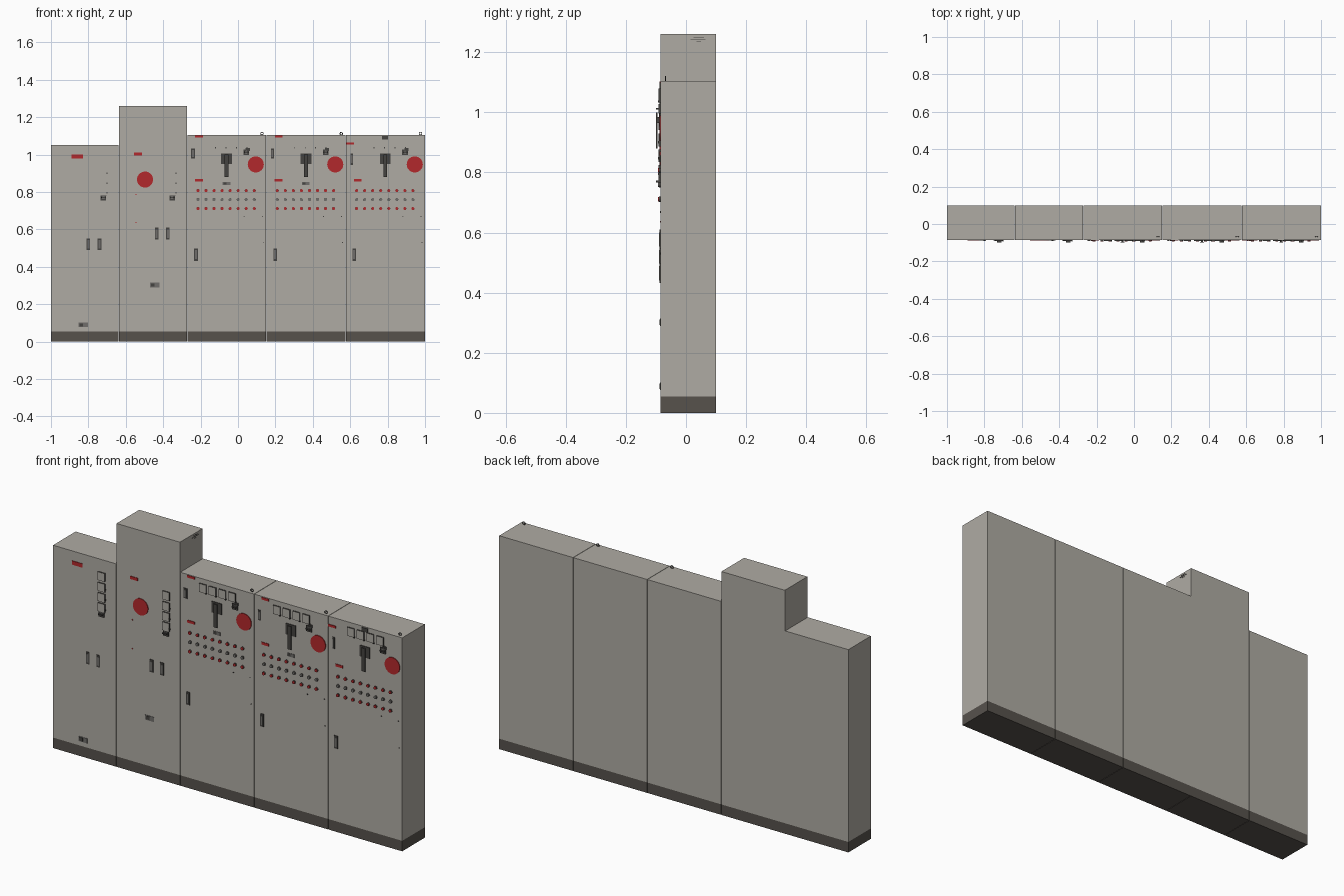
import bpy, bmesh, math
from mathutils import Matrix, Vector

if "Cube" in bpy.data.objects:
    bpy.data.objects.remove(bpy.data.objects["Cube"])

FRONT, BACK = -0.085, 0.10


def material(name, rgb):
    m = bpy.data.materials.new(name)
    m.diffuse_color = (*rgb, 1)
    m.use_nodes = True
    m.node_tree.nodes["Principled BSDF"].inputs["Base Color"].default_value = m.diffuse_color
    return m


BODY = material("warm grey paint", (0.43, 0.41, 0.37))
BASE = material("plinth dark grey", (0.095, 0.085, 0.073))
RED = material("signal red", (0.45, 0.022, 0.025))
DARK = material("dark fitting", (0.06, 0.057, 0.052))
MID = material("mid grey fitting", (0.16, 0.155, 0.145))


class Part:
    """Collects boxes and discs into one named object."""
    def __init__(self, name, *mats):
        self.name, self.mats, self.bm = name, mats, bmesh.new()

    def box(self, x0, x1, z0, z1, y0, y1=FRONT):
        m = Matrix.Translation(((x0 + x1) / 2, (y0 + y1) / 2, (z0 + z1) / 2)) @ \
            Matrix.Diagonal((x1 - x0, y1 - y0, z1 - z0, 1))
        bmesh.ops.create_cube(self.bm, size=1, matrix=m)
        return self

    def disc(self, x, z, r, y0, y1=FRONT, sides=32):
        m = Matrix.Translation((x, (y0 + y1) / 2, z)) @ Matrix.Rotation(math.pi / 2, 4, 'X')
        bmesh.ops.create_cone(self.bm, cap_ends=True, segments=sides, radius1=r,
                              radius2=r, depth=y1 - y0, matrix=m)
        return self

    def done(self, front_index=0):
        # front-facing faces may take the second material
        if front_index:
            for f in self.bm.faces:
                f.normal_update()
                if f.normal.y < -0.9:
                    f.material_index = front_index
        me = bpy.data.meshes.new(self.name)
        self.bm.to_mesh(me)
        self.bm.free()
        for m in self.mats:
            me.materials.append(m)
        ob = bpy.data.objects.new(self.name, me)
        bpy.context.collection.objects.link(ob)
        return ob


# cabinets with dark plinths, separated by hairline seams
cabinets = [("left", -1.0, -0.637, 1.05), ("tall", -0.637, -0.272, 1.26),
            ("feeder_1", -0.272, 0.152, 1.105), ("feeder_2", 0.152, 0.576, 1.105),
            ("feeder_3", 0.576, 1.0, 1.105)]
G = 0.001
for name, x0, x1, h in cabinets:
    a, b = x0 + G * (x0 > -1), x1 - G * (x1 < 1)
    Part(name + "_cabinet", BODY).box(a, b, 0.054, h, FRONT, BACK).done()
    Part(name + "_plinth", BASE).box(a, b, 0, 0.054, FRONT, BACK).done()

# red nameplates
labels = Part("red_nameplates", RED)
for x0, x1, z0, z1 in [(-0.89, -0.83, 0.98, 1.0), (-0.556, -0.513, 0.995, 1.01),
                       (-0.23, -0.187, 1.09, 1.102), (0.197, 0.237, 1.09, 1.102),
                       (0.577, 0.62, 1.053, 1.065), (-0.23, -0.187, 0.857, 0.87),
                       (0.195, 0.237, 0.857, 0.87), (0.62, 0.66, 0.857, 0.87)]:
    labels.box(x0, x1, z0, z1, FRONT - 0.003)
labels.done()

# red warning discs
discs = Part("warning_discs", RED)
for x, z in [(-0.497, 0.866), (0.095, 0.947), (0.52, 0.947), (0.945, 0.947)]:
    discs.disc(x, z, 0.043, FRONT - 0.004)
discs.done()

# instrument plates: dark edges, body-coloured fronts
plates = Part("instrument_plates", DARK, BODY)
marks = Part("plate_marks", DARK)
for xr in (-0.70, -0.33):
    for z in (0.985, 0.93, 0.877, 0.825):
        plates.box(xr - 0.04, xr, z - 0.043, z, FRONT - 0.007)
        if z < 0.95:
            marks.box(xr - 0.003, xr + 0.002, z - 0.034, z - 0.026, FRONT - 0.008)
for dx in (0, 0.424, 0.848):
    for i in range(4):
        xr = -0.12 + 0.056 * i + dx
        plates.box(xr - 0.04, xr, 1.036, 1.08, FRONT - 0.007)
        marks.box(xr - 0.003, xr + 0.002, 1.033, 1.039, FRONT - 0.008)
plates.done(1)
marks.done()

# recessed-style door handles: dark frame with grey grip
frames, grips = Part("handle_frames", DARK), Part("handle_grips", MID)
for x, z, h, w in [(-0.80, 0.52, 0.062, 0.02), (-0.74, 0.52, 0.062, 0.02),
                   (-0.435, 0.577, 0.065, 0.02), (-0.375, 0.577, 0.065, 0.02),
                   (-0.225, 0.465, 0.066, 0.02), (0.199, 0.465, 0.066, 0.02),
                   (0.621, 0.465, 0.066, 0.02), (-0.24, 1.005, 0.052, 0.02),
                   (0.184, 1.005, 0.052, 0.016), (0.608, 0.975, 0.06, 0.012)]:
    frames.box(x - w / 2, x + w / 2, z - h / 2, z + h / 2, FRONT - 0.003)
    grips.box(x - w * 0.27, x + w * 0.27, z - h * 0.36, z + h * 0.36, FRONT - 0.005)
frames.done()
grips.done()

# rating plates: grey with a darker half
rating, rating_dark = Part("rating_plates", MID), Part("rating_plate_panels", DARK)
for x, z, w, h in [(-0.828, 0.089, 0.05, 0.025), (-0.446, 0.302, 0.05, 0.025),
                   (-0.062, 0.845, 0.042, 0.018), (0.362, 0.845, 0.042, 0.018)]:
    rating.box(x - w / 2, x + w / 2, z - h / 2, z + h / 2, FRONT - 0.002)
    rating_dark.box(x - w * 0.4, x, z - h * 0.35, z + h * 0.35, FRONT - 0.003)
rating_dark.box(0.77, 0.803, 1.08, 1.1, FRONT - 0.003)
rating.done()
rating_dark.done()

# rotary switches with protruding knobs
switches, knobs = Part("rotary_switch_bases", DARK), Part("rotary_switch_knobs", MID)
for x, z in [(-0.72, 0.77), (-0.352, 0.77), (0.045, 1.012), (0.469, 1.012), (0.893, 1.012)]:
    switches.box(x - 0.015, x + 0.015, z - 0.015, z + 0.015, FRONT - 0.006)
    switches.box(x - 0.004, x + 0.018, z + 0.008, z + 0.022, FRONT - 0.004)
    knobs.disc(x, z, 0.009, -0.092, FRONT, 12)
    switches.box(x - 0.012, x + 0.012, z - 0.003, z + 0.003, -0.1, -0.092)
switches.done()
knobs.done()

# breaker operating levers, lamp grids and lifting eyes on each feeder
for n, dx in enumerate((0, 0.424, 0.848), 1):
    lever = Part(f"breaker_lever_{n}", DARK)
    lever.box(-0.09 + dx, -0.032 + dx, 0.948, 1.005, FRONT - 0.004)
    lever.box(-0.071 + dx, -0.051 + dx, 0.88, 1.0, -0.1, -0.095)
    lever.box(-0.067 + dx, -0.055 + dx, 0.965, 0.985, -0.096)
    lever.done()

    collars = Part(f"lamp_collars_{n}", DARK)
    red_caps, grey_caps = Part(f"red_lamps_{n}", RED), Part(f"grey_lamps_{n}", MID)
    for z, caps in ((0.807, red_caps), (0.759, grey_caps), (0.711, red_caps)):
        for i in range(8):
            x = -0.214 + 0.043 * i + dx
            collars.disc(x, z, 0.0085, FRONT - 0.005, sides=12)
            caps.disc(x, z, 0.0078, FRONT - 0.008, FRONT - 0.005, 12)
    for p in (collars, red_caps, grey_caps):
        p.done()

    screws = Part(f"door_screws_{n}", DARK)
    for x, z in ((0.033, 0.668), (0.13, 0.668), (0.135, 0.53)):
        screws.disc(x + dx, z, 0.003, FRONT - 0.002, sides=8)
    screws.done()

    bpy.ops.mesh.primitive_torus_add(major_radius=0.007, minor_radius=0.002,
                                     major_segments=16, minor_segments=6,
                                     location=(0.128 + dx, -0.068, 1.112),
                                     rotation=(math.pi / 2, 0, 0))
    eye = bpy.context.object
    eye.name = f"lifting_eye_{n}"
    eye.data.materials.append(DARK)
    bpy.ops.object.shade_smooth_by_angle()

# small red pilot dots on the tall cabinet
dots = Part("pilot_dots", RED)
for z in (0.786, 0.636):
    dots.disc(-0.545, z, 0.003, FRONT - 0.002, sides=8)
dots.done()

# louvre slits high on the side of the tall cabinet
slits = Part("side_louvres", DARK)
for z, y0, y1 in ((1.235, 0.035, 0.05), (1.243, 0.015, 0.065), (1.25, 0.025, 0.06)):
    slits.box(-0.274, -0.2715, z - 0.001, z + 0.001, y0, y1)
slits.done()
